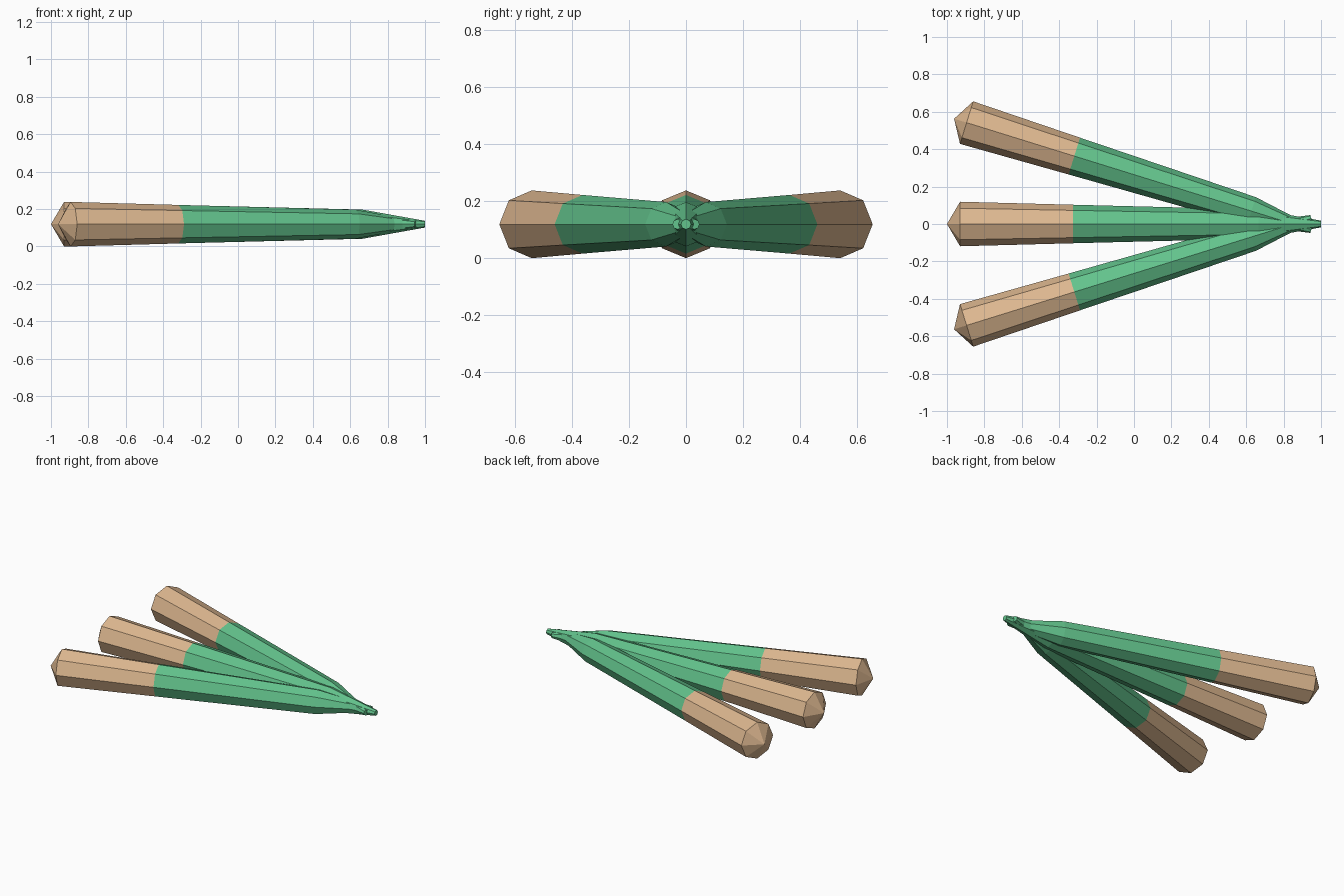
import bpy, bmesh, math
from mathutils import Matrix, Vector

if "Cube" in bpy.data.objects:
    bpy.data.objects.remove(bpy.data.objects["Cube"])


def make_material(name, rgb):
    m = bpy.data.materials.new(name)
    m.diffuse_color = (*rgb, 1.0)
    m.use_nodes = True
    m.node_tree.nodes["Principled BSDF"].inputs["Base Color"].default_value = m.diffuse_color
    return m


tan = make_material("tan", (0.73, 0.48, 0.28))
green = make_material("green", (0.125, 0.55, 0.265))

SIDES = 8
# (distance along the stalk, radius) for each ring, butt to tip
RINGS = [(0.0, 0.119), (0.603, 0.103), (1.595, 0.078), (1.93, 0.018)]
BUTT_POINT = -0.07   # apex of the low cone on the thick end


def make_stalk(name, start, angle):
    bm = bmesh.new()
    rings = []
    for x, r in RINGS:
        rings.append([bm.verts.new((x,
                                    r * math.cos(2 * math.pi * i / SIDES),
                                    r * math.sin(2 * math.pi * i / SIDES)))
                      for i in range(SIDES)])
    # side walls: first band tan, the rest green
    for k in range(len(rings) - 1):
        a, b = rings[k], rings[k + 1]
        for i in range(SIDES):
            j = (i + 1) % SIDES
            f = bm.faces.new((a[i], a[j], b[j], b[i]))
            f.material_index = 0 if k == 0 else 1
    # pointed butt
    apex = bm.verts.new((BUTT_POINT, 0, 0))
    for i in range(SIDES):
        bm.faces.new((apex, rings[0][(i + 1) % SIDES], rings[0][i]))
    # flat tip
    bm.faces.new(rings[-1]).material_index = 1
    bmesh.ops.recalc_face_normals(bm, faces=bm.faces)
    bm.transform(Matrix.Translation(Vector(start)) @ Matrix.Rotation(angle, 4, 'Z'))
    mesh = bpy.data.meshes.new(name)
    bm.to_mesh(mesh)
    bm.free()
    mesh.materials.append(tan)
    mesh.materials.append(green)
    obj = bpy.data.objects.new(name, mesh)
    bpy.context.collection.objects.link(obj)


# three stalks fanning out from the crossing tips
FAN = math.radians(17.25)
make_stalk("middle_stalk", (-0.93, 0, 0.119), 0)
make_stalk("back_stalk", (-0.895, 0.542, 0.119), -FAN)
make_stalk("front_stalk", (-0.895, -0.542, 0.119), FAN)
